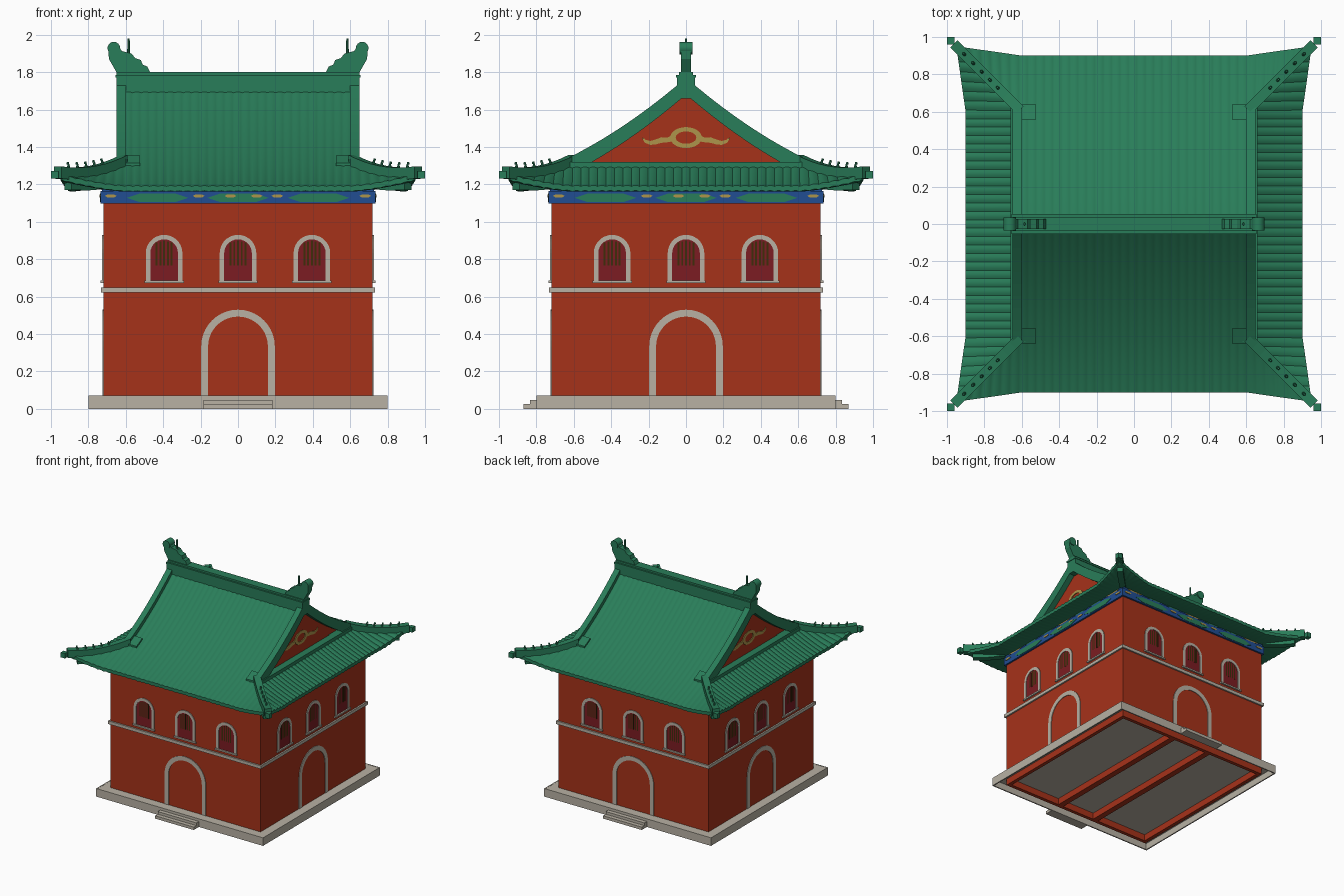
import bpy, bmesh, math
from mathutils import Matrix, Vector

cube = bpy.data.objects.get("Cube")
if cube:
    bpy.data.objects.remove(cube, do_unlink=True)


def material(name, r, g, b):
    m = bpy.data.materials.new(name)
    m.use_nodes = True
    m.diffuse_color = (r, g, b, 1)
    m.node_tree.nodes["Principled BSDF"].inputs["Base Color"].default_value = (r, g, b, 1)
    return m


GREEN = material("roof_green", 0.022, 0.205, 0.1)
RED = material("wall_red", 0.38, 0.032, 0.01)
STONE = material("pale_stone", 0.48, 0.44, 0.37)
BLUE = material("frieze_blue", 0.015, 0.075, 0.29)
GOLD = material("ornament_gold", 0.42, 0.3, 0.07)
MAROON = material("window_maroon", 0.2, 0.012, 0.016)
BROWN = material("grille_brown", 0.05, 0.025, 0.003)


def finish(name, bm, mat, matrix=Matrix(), smooth=False):
    bmesh.ops.recalc_face_normals(bm, faces=bm.faces)
    me = bpy.data.meshes.new(name)
    bm.to_mesh(me)
    bm.free()
    me.materials.append(mat)
    ob = bpy.data.objects.new(name, me)
    bpy.context.collection.objects.link(ob)
    ob.matrix_world = matrix
    if smooth:
        bpy.ops.object.select_all(action='DESELECT')
        ob.select_set(True)
        bpy.context.view_layer.objects.active = ob
        bpy.ops.object.shade_smooth_by_angle(angle=math.radians(35))
    return ob


def turn(k):
    return Matrix.Rotation(k * math.pi / 2, 4, 'Z')


def shift(x, y, z):
    return Matrix.Translation((x, y, z))


UPRIGHT = Matrix.Rotation(-math.pi / 2, 4, 'X')   # turns a profile into a plan


def box(name, lo, hi, mat, matrix=Matrix()):
    bm = bmesh.new()
    lo, hi = Vector(lo), Vector(hi)
    bmesh.ops.create_cube(bm, size=1, matrix=Matrix.Translation((lo + hi) / 2) @ Matrix.Diagonal((*(hi - lo), 1)))
    return finish(name, bm, mat, matrix)


def prism(name, pts, depth, mat, matrix=Matrix()):
    """Profile in x and z, extruded towards -y."""
    bm = bmesh.new()
    a = [bm.verts.new((x, 0, z)) for x, z in pts]
    b = [bm.verts.new((x, -depth, z)) for x, z in pts]
    bm.faces.new(a)
    bm.faces.new(b)
    for i in range(len(a)):
        j = (i + 1) % len(a)
        bm.faces.new((a[i], a[j], b[j], b[i]))
    return finish(name, bm, mat, matrix)


def bridge(name, rows, mat, matrix=Matrix(), closed=False):
    """Bar through a row of four-cornered sections."""
    bm = bmesh.new()
    rows = [[bm.verts.new(p) for p in row] for row in rows]
    pairs = list(zip(rows, rows[1:]))
    if closed:
        pairs.append((rows[-1], rows[0]))
    else:
        bm.faces.new(rows[0])
        bm.faces.new(rows[-1])
    for r, s in pairs:
        for i in range(4):
            j = (i + 1) % 4
            bm.faces.new((r[i], r[j], s[j], s[i]))
    return finish(name, bm, mat, matrix)


def band(name, outer, inner, depth, mat, matrix, closed=False):
    """Strip between two outlines, extruded towards -y."""
    rows = [((ox, 0, oz), (ox, -depth, oz), (ix, -depth, iz), (ix, 0, iz))
            for (ox, oz), (ix, iz) in zip(outer, inner)]
    return bridge(name, rows, mat, matrix, closed)


def sweep(name, path, width, below, above, mat):
    """Upright rectangular bar along a path."""
    path = [Vector(p) for p in path]
    up, dn = Vector((0, 0, above)), Vector((0, 0, -below))
    rows = []
    for i, p in enumerate(path):
        d = path[min(i + 1, len(path) - 1)] - path[max(i - 1, 0)]
        s = Vector((-d.y, d.x, 0)).normalized() * width / 2
        rows.append((p + s + dn, p + s + up, p - s + up, p - s + dn))
    return bridge(name, rows, mat)


def square(h):
    return [(-h, -h), (h, -h), (h, h), (-h, h)]


def square_ring(name, outer, inner, z0, z1, mat):
    return band(name, square(outer), square(inner), z1 - z0, mat, shift(0, 0, z0) @ UPRIGHT, True)


def arch(half, z0, top, n=14):
    arc = [(half * math.cos(math.pi * i / n), top - half + half * math.sin(math.pi * i / n)) for i in range(n + 1)]
    return [(half, z0)] + arc + [(-half, z0)]


def oval(rx, rz, z, n=28):
    return [(rx * math.cos(math.tau * i / n), z + rz * math.sin(math.tau * i / n)) for i in range(n)]


def lozenge(x, z, w, h):
    return [(x - w, z), (x - w * 0.6, z - h), (x + w * 0.6, z - h), (x + w, z), (x + w * 0.6, z + h), (x - w * 0.6, z + h)]


def cylinder(name, r0, r1, height, mat, matrix, n=16):
    bm = bmesh.new()
    bmesh.ops.create_cone(bm, cap_ends=True, segments=n, radius1=r0, radius2=r1, depth=height)
    return finish(name, bm, mat, matrix, True)


def slope(d):
    return 1.73 - 0.865 * d + 0.293 * d * d


def warp(x, y, z):
    """Flares and lifts the roof towards its corners."""
    a, b = sorted((abs(x), abs(y)))
    k, m = max(0, a - 0.6) / 0.3, max(0, b - 0.6) / 0.3
    f = 1 + 0.055 * k * m
    return Vector((x * f, y * f, z + 0.06 * k ** 1.5 * m))


# Hollow plinth, steps, floor and passage walls
square_ring("plinth_sides", 0.8, 0.79, 0, 0.07, STONE)
box("floor", (-0.795, -0.795, 0.055), (0.795, 0.795, 0.069), STONE)
for k, side in ((0, "front"), (2, "back")):
    box(side + "_lower_step", (-0.185, -0.87, 0), (0.185, -0.8, 0.025), STONE, turn(k))
    box(side + "_upper_step", (-0.185, -0.835, 0.025), (0.185, -0.8, 0.048), STONE, turn(k))
for s in (-1, 1):
    box("passage_wall", (s * 0.18 - 0.025, -0.71, 0), (s * 0.18 + 0.025, 0.71, 0.06), RED)

# Walls, belt course and painted frieze boards
square_ring("walls", 0.72, 0.69, 0, 1.15, RED)
square_ring("belt_course", 0.733, 0.7, 0.622, 0.649, STONE)
square_ring("lower_frieze", 0.735, 0.68, 1.098, 1.165, BLUE)
square_ring("upper_frieze", 0.726, 0.68, 1.165, 1.21, BLUE)

for k in range(4):
    # Doorway and windows of each wall
    face = turn(k) @ shift(0, -0.72, 0)
    band("door_surround", arch(0.197, 0.07, 0.53, 20), arch(0.16, 0.07, 0.493, 20), 0.005, STONE, face)
    for x in (-0.395, 0, 0.395):
        spot = face @ shift(x, 0, 0)
        prism("window_panel", arch(0.08, 0.685, 0.915), 0.002, MAROON, spot)
        band("window_surround", arch(0.098, 0.68, 0.93), arch(0.074, 0.68, 0.906), 0.006, STONE, spot)
        box("window_sill", (-0.105, -0.014, 0.673), (0.105, 0, 0.686), STONE, spot)
        for i in range(5):
            b = (i - 2) * 0.02
            box("window_bar", (b - 0.005, -0.003, 0.765), (b + 0.005, 0, 0.9 - abs(b) * 0.3), BROWN, spot)
    # Painted plates on the frieze
    board = turn(k) @ shift(0, -0.735, 0)
    for x in (-0.43, 0, 0.43):
        prism("frieze_green_panel", lozenge(x, 1.128, 0.165, 0.022), 0.003, GREEN, board)
    for x in (-0.68, -0.21, -0.04, 0.1, 0.21, 0.68):
        prism("frieze_gold_motif", lozenge(x, 1.138, 0.032, 0.007), 0.005, GOLD, board)
    for i in range(-3, 4):
        prism("frieze_upper_motif", lozenge(i * 0.2, 1.178, 0.075, 0.009), 0.004, GREEN if i % 3 else GOLD,
              turn(k) @ shift(0, -0.726, 0))


# Tiled roof sheets, each with a wavy eave edge and a plain soffit
def roof_sheet(name, k, start, wave):
    ds = [start + (0.63 - start) * i / 8 for i in range(8)] if start < 0.63 else []
    ds += [0.63 + 0.045 * i for i in range(7)]
    low = slope(0.9) - 0.028
    rows = [(d, slope(d), wave) for d in ds] + [(0.9, low, wave), (0.885, low, 0), (0.72, 1.18, 0)]
    bm = bmesh.new()
    grid = []
    for d, z, w in rows:
        reach = max(0.63, d)
        line = []
        for i in range(-120, 121):
            x = max(-reach, min(reach, i * 0.0075))
            line.append(bm.verts.new(warp(x, -d, z + w * abs(math.cos(math.pi * x / 0.045)))))
        grid.append(line)
    for r, s in zip(grid, grid[1:]):
        for i in range(len(r) - 1):
            bm.faces.new((r[i], r[i + 1], s[i + 1], s[i]))
    bmesh.ops.remove_doubles(bm, verts=bm.verts, dist=0.00001)
    finish(name, bm, GREEN, turn(k), True)


roof_sheet("front_roof", 0, 0, 0.005)
roof_sheet("back_roof", 2, 0, 0.005)
roof_sheet("left_roof_skirt", 1, 0.63, 0.006)
roof_sheet("right_roof_skirt", 3, 0.63, 0.006)

# Main ridge
box("main_ridge", (-0.65, -0.048, 1.66), (0.65, 0.048, 1.77), GREEN)
box("ridge_cap", (-0.655, -0.053, 1.77), (0.655, 0.053, 1.785), GREEN)
box("ridge_top", (-0.65, -0.038, 1.785), (0.65, 0.038, 1.8), GREEN)

FINIAL = [(0.47, 1.8), (0.485, 1.83), (0.51, 1.84), (0.52, 1.865), (0.55, 1.875), (0.57, 1.9),
          (0.62, 1.912), (0.64, 1.94), (0.695, 1.93), (0.69, 1.87), (0.65, 1.8)]
SCROLL_TOP = [(0.07, 1.465), (0.1, 1.45), (0.13, 1.452), (0.16, 1.441), (0.19, 1.432), (0.215, 1.438), (0.23, 1.45)]
SCROLL_LOW = [(0.07, 1.43), (0.1, 1.425), (0.13, 1.422), (0.16, 1.414), (0.19, 1.411), (0.22, 1.422), (0.235, 1.447)]
for s, k in ((1, 1), (-1, 3)):
    # Ridge finial with curl and spike
    prism("ridge_finial", [(s * x, z) for x, z in FINIAL], 0.056, GREEN, shift(0, 0.028, 0))
    cylinder("finial_curl", 0.034, 0.034, 0.072, GREEN, shift(s * 0.664, 0, 1.928) @ UPRIGHT)
    cylinder("finial_spike", 0.008, 0.006, 0.1, GREEN, shift(s * 0.585, 0, 1.93), 8)
    # Gable wall, its raised panel, ornament and framing ridges
    gable = turn(k) @ shift(0, -0.585, 0)
    ys = [0.64 * i / 10 for i in range(-10, 11)]
    prism("gable_wall", [(-0.64, 1.2)] + [(y, slope(abs(y)) - 0.01) for y in ys] + [(0.64, 1.2)], 0.01, RED, gable)
    prism("gable_panel", [(-0.39, 1.32), (0.39, 1.32), (0, 1.62)], 0.016, RED, gable)
    motif = gable @ shift(0, -0.016, 0)
    band("gable_ring", oval(0.085, 0.056, 1.45), oval(0.055, 0.033, 1.45), 0.006, GOLD, motif, True)
    for m in (-1, 1):
        band("gable_scroll", [(m * x, z) for x, z in SCROLL_TOP], [(m * x, z) for x, z in SCROLL_LOW],
             0.005, GOLD, motif)
    box("gable_base_ridge", (-0.63, -0.66, 1.26), (0.63, -0.58, 1.32), GREEN, turn(k))
    sweep("verge_ridge", [(s * 0.625, y, slope(abs(y))) for y in ys], 0.05, 0.05, 0.04, GREEN)

    for t in (-1, 1):
        # Corner hip: ridge, beam, end block, foot and small figures
        def hip(d, z=0):
            return warp(s * d, t * d, slope(d) + z)
        steps = [0.61 + 0.3 * i / 8 for i in range(9)]
        sweep("hip_ridge", [hip(d) for d in steps], 0.056, 0.02, 0.045, GREEN)
        sweep("corner_beam", [hip(0.72, -0.06), hip(0.8, -0.05), hip(0.87, -0.045)], 0.05, 0.03, 0.03, GREEN)
        box("hip_end", (-0.02, -0.02, -0.02), (0.02, 0.02, 0.022), GREEN, shift(s * 0.98, t * 0.98, 1.25))
        sweep("verge_foot", [(s * 0.565, t * y, slope(y)) for y in (0.56, 0.6, 0.64)], 0.08, 0.03, 0.018, GREEN)
        for i in range(5):
            p = hip(0.72 + 0.037 * i, 0.05)
            cylinder("roof_figure", 0.01, 0.005, 0.026, GREEN, Matrix.Translation(p), 8)
            cylinder("figure_head", 0.008, 0.005, 0.012, GREEN, shift(p.x + s * 0.004, p.y + t * 0.004, p.z + 0.018), 8)
